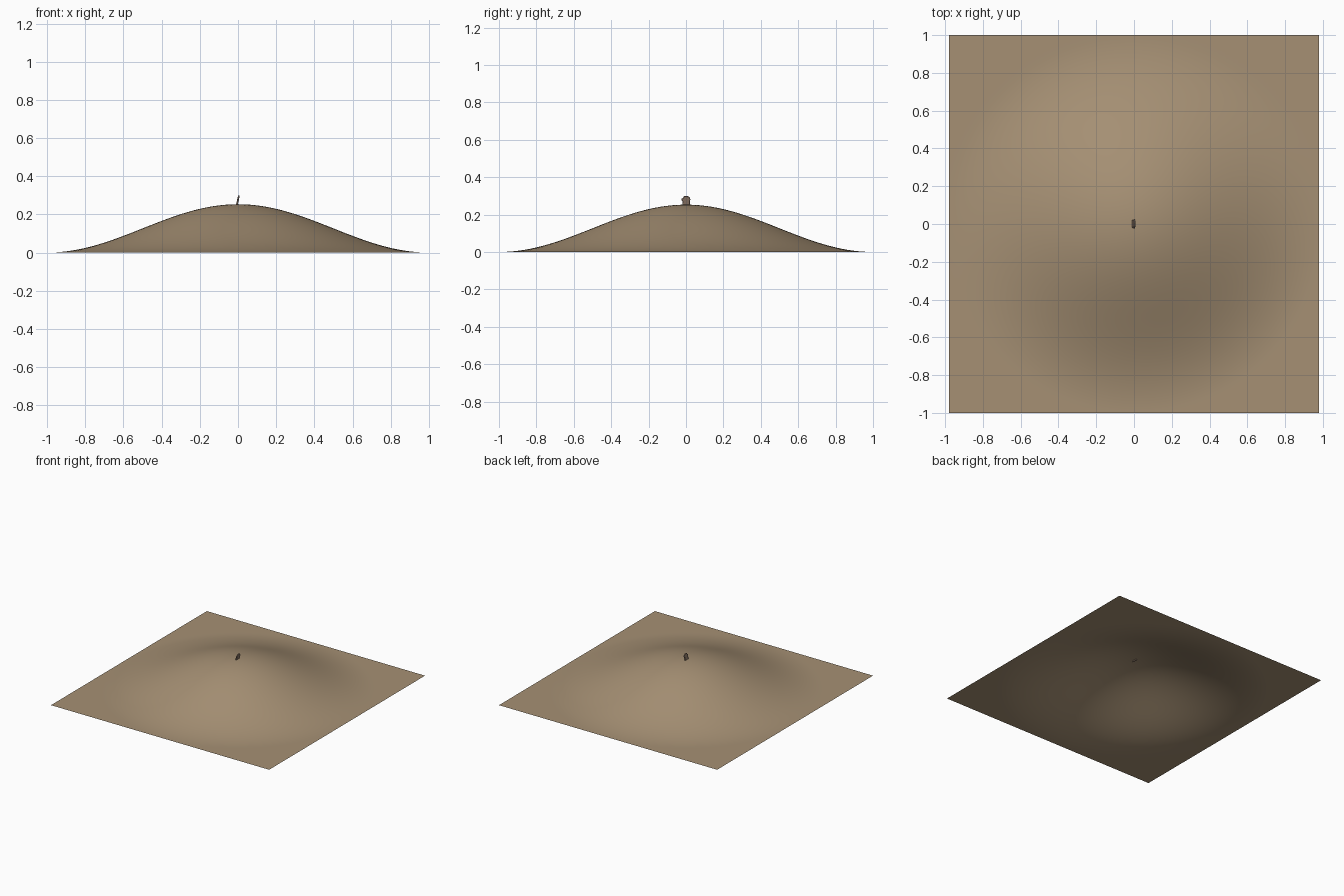
import bpy, bmesh, math
from mathutils import Matrix

if "Cube" in bpy.data.objects:
    bpy.data.objects.remove(bpy.data.objects["Cube"])


def material(name, rgb):
    m = bpy.data.materials.new(name)
    m.diffuse_color = (*rgb, 1)
    m.use_nodes = True
    m.node_tree.nodes["Principled BSDF"].inputs["Base Color"].default_value = m.diffuse_color
    return m


def add_object(name, bm, mat):
    me = bpy.data.meshes.new(name)
    bmesh.ops.recalc_face_normals(bm, faces=bm.faces)
    bm.to_mesh(me)
    bm.free()
    me.materials.append(mat)
    ob = bpy.data.objects.new(name, me)
    bpy.context.collection.objects.link(ob)
    return ob


earth = material("dry earth", (0.38, 0.28, 0.175))
stone = material("weathered stone", (0.27, 0.19, 0.14))

# hill: open sheet raised by a cosine bump that fades out at radius 1
WIDTH, HEIGHT = 1.96, 0.253
bm = bmesh.new()
bmesh.ops.create_grid(bm, x_segments=96, y_segments=96, size=1)
for v in bm.verts:
    v.co.x *= WIDTH / 2
    r = min(1, math.hypot(v.co.x, v.co.y))
    v.co.z = HEIGHT * (1 + math.cos(math.pi * r)) / 2
bm.normal_update()
hill = add_object("hill", bm, earth)
if hill.data.polygons[0].normal.z < 0:
    hill.data.flip_normals()
hill.data.polygons.foreach_set("use_smooth", [True] * len(hill.data.polygons))

# standing stone: worn slab outline in the y-z plane, leaning towards +x
outline = [(-0.021, -0.008), (0.022, -0.008), (0.020, 0.020), (0.024, 0.028),
           (0.018, 0.042), (0.006, 0.047), (-0.012, 0.045), (-0.016, 0.036),
           (-0.024, 0.032), (-0.023, 0.024), (-0.018, 0.018)]
bm = bmesh.new()
face = bm.faces.new([bm.verts.new((-0.005, y, z)) for y, z in outline])
side = bmesh.ops.extrude_face_region(bm, geom=[face])["geom"]
moved = [g for g in side if isinstance(g, bmesh.types.BMVert)]
bmesh.ops.translate(bm, verts=moved, vec=(0.009, 0, 0))
bmesh.ops.bevel(bm, geom=bm.edges[:], offset=0.0015, segments=1, affect='EDGES')
place = Matrix.Translation((-0.005, 0, HEIGHT)) @ Matrix.Rotation(math.radians(13), 4, 'Y')
bmesh.ops.transform(bm, matrix=place, verts=bm.verts)
add_object("standing_stone", bm, stone)
